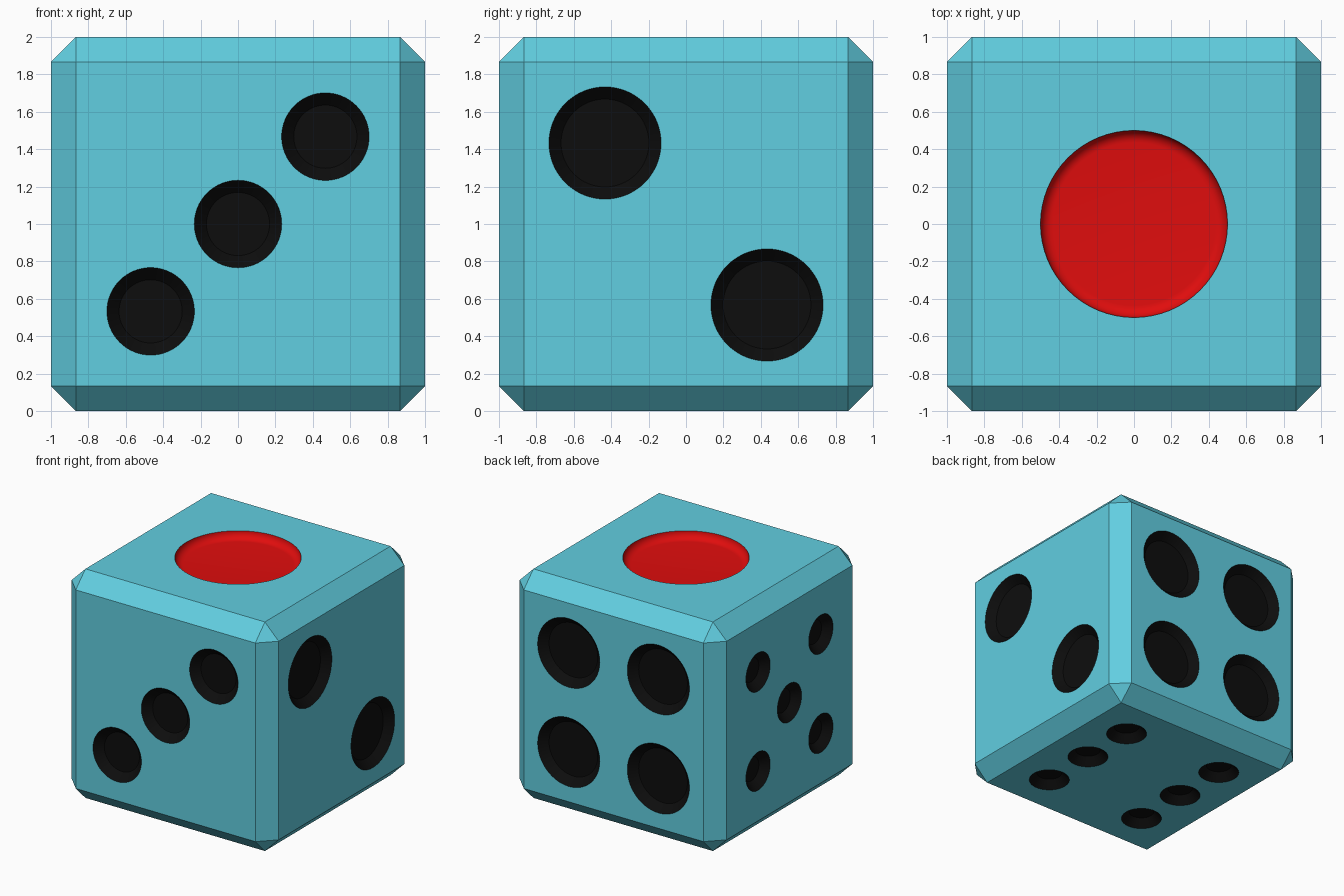
import bpy, bmesh, math
from mathutils import Matrix, Vector

if "Cube" in bpy.data.objects:
    bpy.data.objects.remove(bpy.data.objects["Cube"])


def material(name, color):
    m = bpy.data.materials.new(name)
    m.diffuse_color = color
    m.use_nodes = True
    m.node_tree.nodes["Principled BSDF"].inputs["Base Color"].default_value = m.diffuse_color
    return m


body_mat = material("light_blue", (0.12, 0.62, 0.75, 1))
pip_mat = material("black", (0.004, 0.004, 0.004, 1))
one_mat = material("red", (0.75, 0.004, 0.004, 1))

# Die body: cube with single-segment chamfers
bpy.ops.mesh.primitive_cube_add(size=2, location=(0, 0, 1))
die = bpy.context.object
die.name = "die_body"
die.data.materials.append(body_mat)
bm = bmesh.new()
bm.from_mesh(die.data)
bmesh.ops.bevel(bm, geom=bm.edges[:], offset=0.133, offset_type='OFFSET',
                segments=1, affect='EDGES', profile=0.5)
bm.to_mesh(die.data)
bm.free()

RIM = 0.065  # width and depth of the rounded or chamfered pip rim


def add_cutter(bm, r, matrix, rim_steps, mat_index, sides=64):
    """Revolved plug: straight outside the face, rim curving to a flat floor."""
    profile = [(r, 0.1)]
    for i in range(rim_steps + 1):
        a = math.pi / 2 * i / rim_steps
        profile.append((r - RIM + RIM * math.cos(a), -RIM * math.sin(a)))
    rings = [[bm.verts.new(matrix @ Vector((pr * math.cos(2 * math.pi * k / sides),
                                            pr * math.sin(2 * math.pi * k / sides), z)))
              for k in range(sides)] for pr, z in profile]
    faces = [bm.faces.new(rings[0]), bm.faces.new(rings[-1][::-1])]
    for a, b in zip(rings, rings[1:]):
        for k in range(sides):
            n = (k + 1) % sides
            faces.append(bm.faces.new((a[k], b[k], b[n], a[n])))
    for f in faces:
        f.material_index = mat_index


def face_matrix(u, v):
    """Frame on a cube face: u to the right, v up, normal outward."""
    u, v = Vector(u), Vector(v)
    n = u.cross(v)
    m = Matrix((u, v, n)).transposed().to_4x4()
    m.translation = Vector((0, 0, 1)) + n
    return m


# Pip layouts: face right, face up, radius, rim steps, positions
s, t = 0.433, 0.467
corners = [(-s, -s), (-s, s), (s, -s), (s, s)]
up = (0, 0, 1)
layouts = [
    ((1, 0, 0), (0, 1, 0), 0.5, 8, [(0, 0)]),
    ((0, 1, 0), up, 0.3, 1, [(-s, s), (s, -s)]),
    ((1, 0, 0), up, 0.234, 1, [(-t, -t), (0, 0), (t, t)]),
    ((-1, 0, 0), up, 0.3, 1, corners),
    ((0, -1, 0), up, 0.167, 1, corners + [(0, 0)]),
    ((1, 0, 0), (0, -1, 0), 0.167, 1,
     [(x, y) for x in (-0.5, 0.5) for y in (-0.5, 0, 0.5)]),
]

# All pip plugs in one cutter
mesh = bpy.data.meshes.new("pip_cutter")
bm = bmesh.new()
for u, v, r, steps, spots in layouts:
    for x, y in spots:
        add_cutter(bm, r, face_matrix(u, v) @ Matrix.Translation((x, y, 0)),
                   steps, 1 if len(spots) == 1 else 0)
bmesh.ops.recalc_face_normals(bm, faces=bm.faces[:])
bm.to_mesh(mesh)
bm.free()
mesh.materials.append(pip_mat)
mesh.materials.append(one_mat)
cutter = bpy.data.objects.new("pip_cutter", mesh)
cutter.hide_render = True
bpy.context.collection.objects.link(cutter)

# Carve the pips, keeping their colours
mod = die.modifiers.new("pips", 'BOOLEAN')
mod.operation = 'DIFFERENCE'
mod.solver = 'EXACT'
mod.material_mode = 'TRANSFER'
mod.object = cutter
bpy.context.view_layer.objects.active = die
bpy.ops.object.modifier_apply(modifier=mod.name)
bpy.data.objects.remove(cutter)
bpy.ops.object.shade_smooth_by_angle(angle=math.radians(30))
